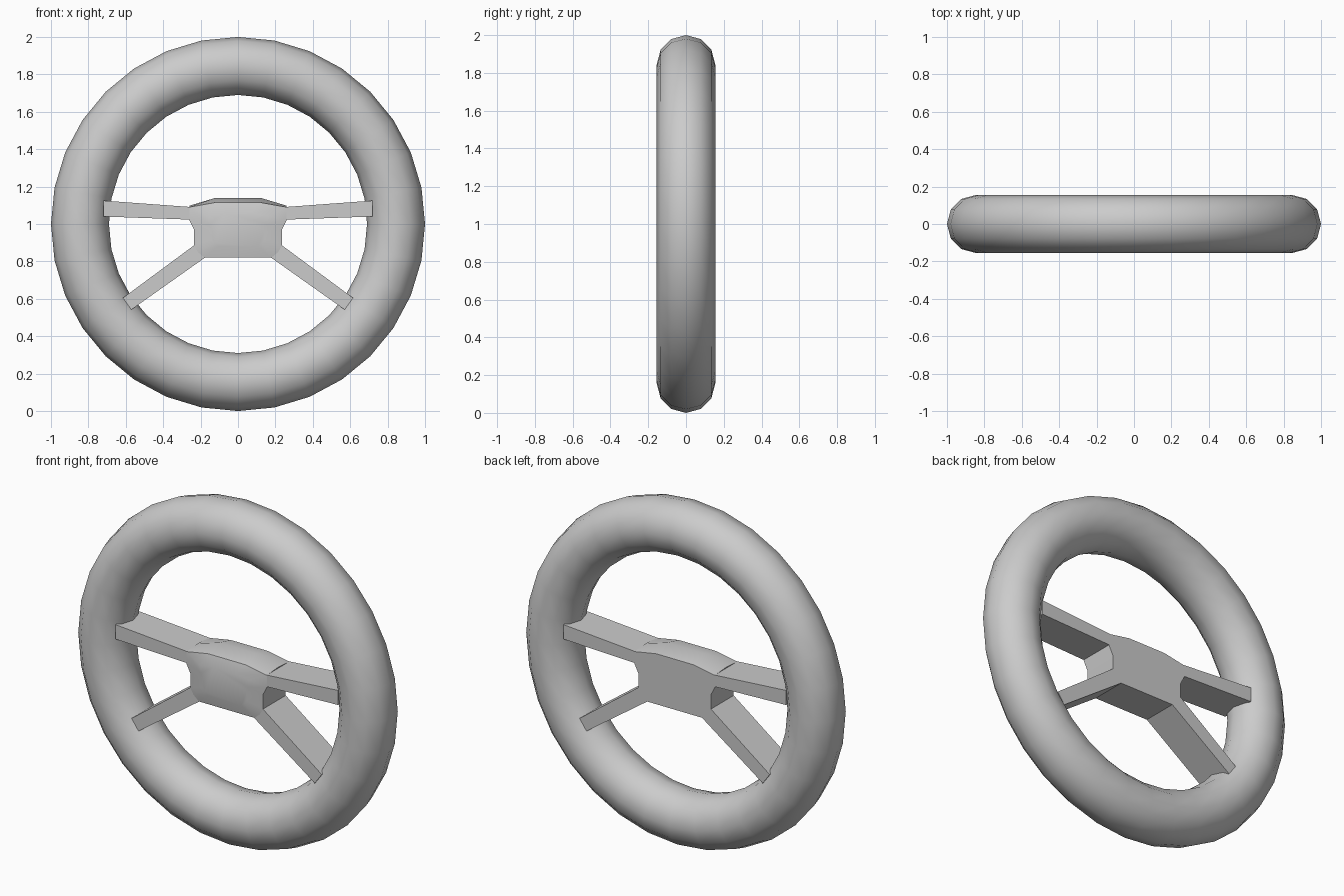
import bpy, bmesh, math

if "Cube" in bpy.data.objects:
    bpy.data.objects.remove(bpy.data.objects["Cube"])

DEPTH = 0.105  # half depth of hub and spokes


def finish(obj, angle):
    bpy.ops.object.select_all(action='DESELECT')
    obj.select_set(True)
    bpy.context.view_layer.objects.active = obj
    bpy.ops.object.shade_smooth_by_angle(angle=math.radians(angle))


def loft(name, rings):
    """Solid through rings of (x, y, z) points, capped at both ends."""
    bm = bmesh.new()
    loops = [[bm.verts.new(p) for p in ring] for ring in rings]
    n = len(loops[0])
    for a, b in zip(loops, loops[1:]):
        for i in range(n):
            j = (i + 1) % n
            bm.faces.new((a[i], a[j], b[j], b[i]))
    bm.faces.new(loops[0])
    bm.faces.new(loops[-1])
    bmesh.ops.recalc_face_normals(bm, faces=bm.faces)
    mesh = bpy.data.meshes.new(name)
    bm.to_mesh(mesh)
    bm.free()
    obj = bpy.data.objects.new(name, mesh)
    bpy.context.collection.objects.link(obj)
    return obj


# Rim
bpy.ops.mesh.primitive_torus_add(major_segments=32, minor_segments=12,
                                 major_radius=0.845, minor_radius=0.155,
                                 location=(0, 0, 1), rotation=(math.pi / 2, 0, 0))
rim = bpy.context.object
rim.name = "rim"
finish(rim, 60)

# Hub: right half outline mirrored, front softly bulged, back top edge raised
half = [(0.12, 1.115), (0.26, 1.09), (0.26, 1.02), (0.235, 0.97),
        (0.235, 0.885), (0.215, 0.85), (0.18, 0.82)]
outline = half + [(-x, z) for x, z in reversed(half)]
bulge = [(x * 0.6, -DEPTH - 0.018, 0.97 + (z - 0.97) * 0.6) for x, z in outline]
front = [(x, -DEPTH, z) for x, z in outline]
middle = [(x, 0, z + (0.025 if z > 1.1 else 0.008 if z > 1.05 else 0)) for x, z in outline]
back = [(x, DEPTH, z) for x, z in outline]
hub = loft("hub", [bulge, front, middle, back])
finish(hub, 30)

# Spokes
spokes = {
    "upper_spoke": [(0.24, 1.09), (0.72, 1.125), (0.72, 1.04), (0.24, 1.023)],
    "lower_spoke": [(0.22, 0.897), (0.615, 0.605), (0.57, 0.542), (0.17, 0.825)],
}
for name, pts in spokes.items():
    for side, s in (("right", 1), ("left", -1)):
        loft(f"{name}_{side}", [[(s * x, y, z) for x, z in pts] for y in (-DEPTH, DEPTH)])
